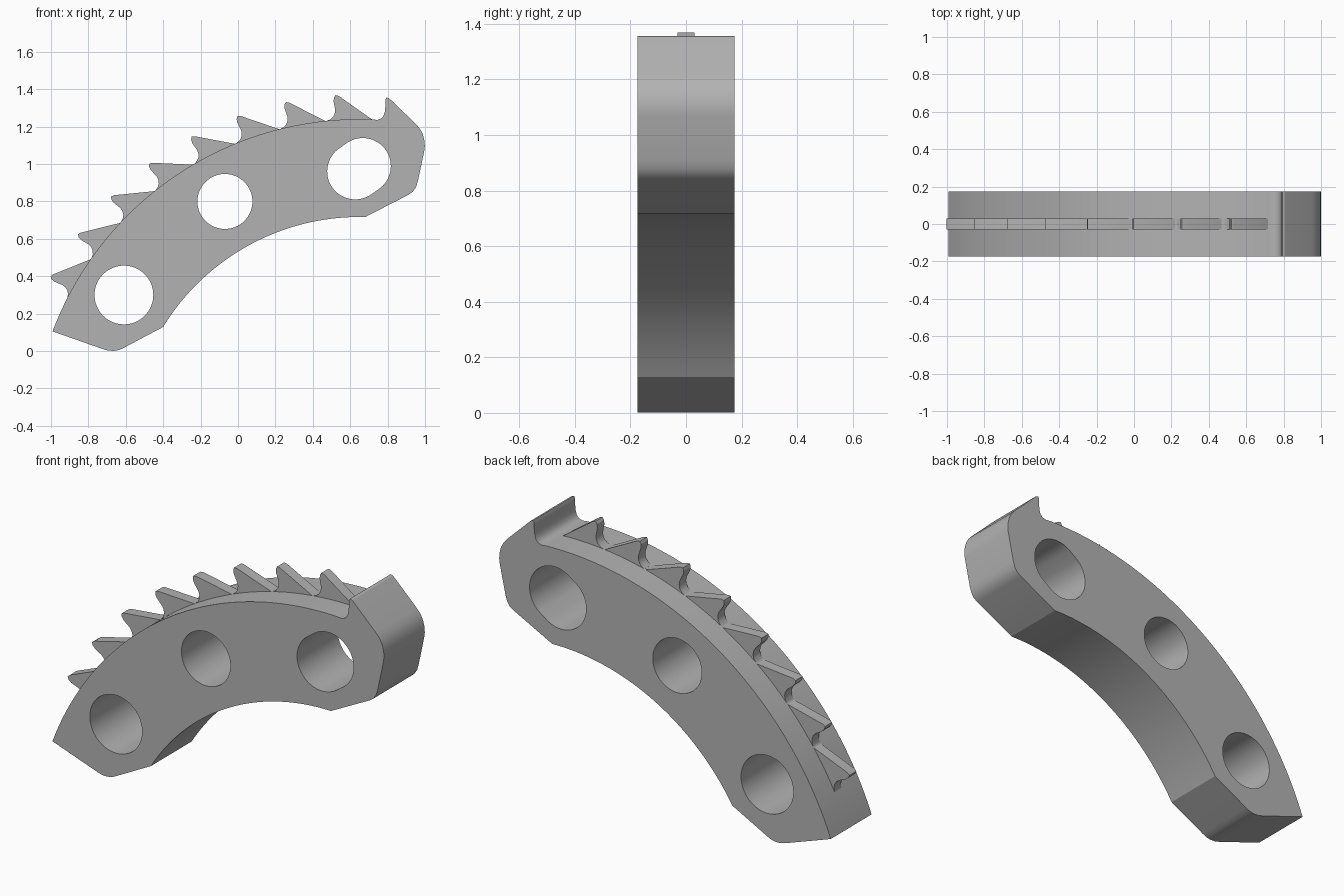
import bpy
import bmesh
from math import sin, cos, radians, pi

if "Cube" in bpy.data.objects:
    bpy.data.objects.remove(bpy.data.objects["Cube"], do_unlink=True)

grey = bpy.data.materials.new("steel grey")
grey.use_nodes = True
COLOUR = (0.45, 0.45, 0.45, 1)
grey.diffuse_color = COLOUR
grey.node_tree.nodes["Principled BSDF"].inputs["Base Color"].default_value = COLOUR

# Shared centre and radii of the curved body
CX, CZ = 0.65, -0.515
OUTER, INNER = 1.755, 1.232


def polar(radius, degrees):
    a = radians(degrees)
    return (CX + radius * cos(a), CZ + radius * sin(a))


def arc(radius, start, end, steps):
    return [polar(radius, start + (end - start) * i / steps) for i in range(steps + 1)]


def slot(x, z, radius, dx=0.0, dz=0.0, steps=64):
    """Round hole, optionally stretched along (dx, dz)."""
    points = []
    for i in range(steps):
        a = 2 * pi * i / steps
        side = 1 if cos(a) * dx + sin(a) * dz >= 0 else -1
        points.append((x + radius * cos(a) + side * dx, z + radius * sin(a) + side * dz))
    return points


def plate(name, outlines, half_width):
    """Filled profile in the xz plane, extruded along y."""
    curve = bpy.data.curves.new(name, "CURVE")
    curve.dimensions = "2D"
    curve.fill_mode = "BOTH"
    curve.extrude = half_width
    for outline in outlines:
        spline = curve.splines.new("POLY")
        spline.points.add(len(outline) - 1)
        for point, (x, z) in zip(spline.points, outline):
            point.co = (x, z, 0, 1)
        spline.use_cyclic_u = True
    obj = bpy.data.objects.new(name, curve)
    bpy.context.collection.objects.link(obj)
    obj.rotation_euler.x = pi / 2
    bpy.ops.object.select_all(action="DESELECT")
    obj.select_set(True)
    bpy.context.view_layer.objects.active = obj
    bpy.ops.object.convert(target="MESH")
    obj = bpy.context.object
    bm = bmesh.new()
    bm.from_mesh(obj.data)
    bmesh.ops.remove_doubles(bm, verts=bm.verts, dist=0.0002)
    bmesh.ops.recalc_face_normals(bm, faces=bm.faces)
    bm.to_mesh(obj.data)
    bm.free()
    obj.data.materials.clear()
    obj.data.materials.append(grey)
    bpy.ops.object.shade_smooth_by_angle(angle=radians(28))
    return obj


# Body: outer arc, hooked end, inner arc, pointed foot
hook = [(0.745, 1.236), (0.765, 1.243), (0.778, 1.257), (0.785, 1.28), (0.789, 1.32),
        (0.789, 1.345), (0.794, 1.356), (0.808, 1.352), (0.95, 1.215), (0.972, 1.19),
        (0.988, 1.16), (0.997, 1.125), (0.999, 1.095), (0.996, 1.07), (0.962, 0.91),
        (0.952, 0.877), (0.935, 0.852), (0.91, 0.835)]
foot = [(-0.61, 0.018), (-0.635, 0.006), (-0.665, 0.001), (-0.695, 0.003), (-0.72, 0.01)]
outline = arc(OUTER, 159.3, 87.8, 64) + hook + arc(INNER, 88.6, 148.5, 56) + foot
holes = [
    slot(-0.61, 0.30, 0.157),
    slot(-0.07, 0.80, 0.147),
    slot(0.647, 0.975, 0.15, 0.02, 0.014),
]
plate("body", [outline] + holes, 0.175)

# Saw teeth along the outer arc: (radius, angle from the tip)
tooth = [(1.70, 1.9), (1.755, 1.85), (1.761, 1.2), (1.773, 0.7), (1.79, 0.38),
         (1.81, 0.26), (1.855, 0.42), (1.876, 0.3), (1.888, 0.0), (1.882, -0.5),
         (1.75, -6.3), (1.70, -6.3)]
for i in range(8):
    tip = 151.07 - 8.17 * i
    plate(f"tooth_{i + 1}", [[polar(r, tip + a) for r, a in tooth]], 0.03)
